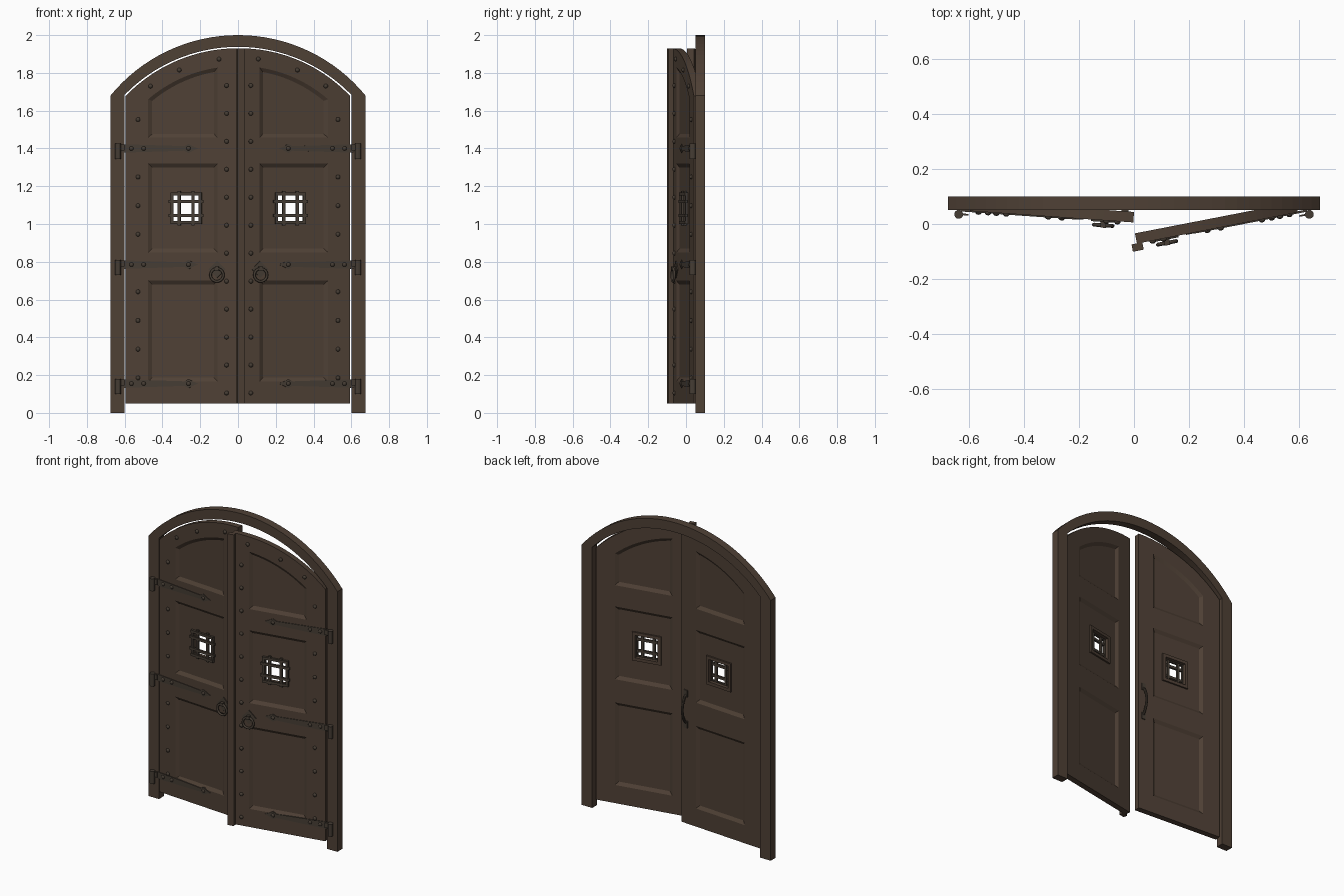
import bpy, bmesh, math
from mathutils import Matrix, Vector

if "Cube" in bpy.data.objects:
    bpy.data.objects.remove(bpy.data.objects["Cube"])

def material(name, rgb):
    m = bpy.data.materials.new(name)
    m.diffuse_color = (*rgb, 1)
    m.use_nodes = True
    m.node_tree.nodes["Principled BSDF"].inputs["Base Color"].default_value = m.diffuse_color
    return m

WOOD = material("dark brown wood", (0.078, 0.052, 0.036))
IRON = material("dark iron", (0.060, 0.046, 0.034))

ARC_Z = 1.102            # centre height of the inner arch
FRONT, BACK = 0.05, 0.088  # door faces while closed
PIN = Vector((0.636, 0.035, 0))

def finish(name, bm, mat, smooth=False):
    bmesh.ops.recalc_face_normals(bm, faces=bm.faces)
    me = bpy.data.meshes.new(name)
    bm.to_mesh(me)
    bm.free()
    me.materials.append(mat)
    for p in me.polygons:
        p.use_smooth = smooth
    ob = bpy.data.objects.new(name, me)
    bpy.context.collection.objects.link(ob)
    return ob

def loft(bm, a, ya, b, yb):
    """Solid between outline a at depth ya and outline b at depth yb."""
    va = [bm.verts.new((x, ya, z)) for x, z in a]
    vb = [bm.verts.new((x, yb, z)) for x, z in b]
    bm.faces.new(va)
    bm.faces.new(vb[::-1])
    n = len(va)
    for i in range(n):
        j = (i + 1) % n
        bm.faces.new((va[i], vb[i], vb[j], va[j]))

def box(bm, x0, x1, y0, y1, z0, z1):
    o = [(x0, z0), (x1, z0), (x1, z1), (x0, z1)]
    loft(bm, o, y0, o, y1)

def arc(x0, x1, r, cz=ARC_Z, n=16):
    """Points along an arch of radius r from x0 to x1."""
    a0, a1 = math.asin(x0 / r), math.asin(x1 / r)
    return [(r * math.sin(a0 + (a1 - a0) * i / n),
             cz + r * math.cos(a0 + (a1 - a0) * i / n)) for i in range(n + 1)]

def panel(z0, z1, d):
    """Panel outline inset by d; z1 None gives the arched top."""
    x0, x1 = 0.108 + d, 0.476 - d
    top = arc(x1, x0, 0.734 - d) if z1 is None else [(x1, z1 - d), (x0, z1 - d)]
    return [(x0, z0 + d), (x1, z0 + d)] + top

def tube(bm, pts, r, n=8):
    """Round bar through points lying in a plane of constant x."""
    rings = []
    for i, p in enumerate(pts):
        t = (pts[min(i + 1, len(pts) - 1)] - pts[max(i - 1, 0)]).normalized()
        u, v = Vector((1, 0, 0)), t.cross(Vector((1, 0, 0)))
        rings.append([bm.verts.new(p + r * (math.cos(k * math.tau / n) * u + math.sin(k * math.tau / n) * v))
                      for k in range(n)])
    for a, b in zip(rings, rings[1:]):
        for k in range(n):
            bm.faces.new((a[k], a[(k + 1) % n], b[(k + 1) % n], b[k]))
    bm.faces.new(rings[0])
    bm.faces.new(rings[-1])

# Arched frame
bm = bmesh.new()
outer = [(-0.675, 0)] + arc(-0.675, 0.675, 0.872, 1.128, 32) + [(0.675, 0)]
inner = [(-0.6, 0)] + arc(-0.6, 0.6, 0.836, ARC_Z, 32) + [(0.6, 0)]
rows = [[bm.verts.new((x, y, z)) for x, z in o]
        for o, y in ((outer, 0.05), (inner, 0.05), (inner, 0.1), (outer, 0.1))]
for i in range(len(outer) - 1):
    for k in range(4):
        a, b = rows[k], rows[(k + 1) % 4]
        bm.faces.new((a[i], b[i], b[i + 1], a[i + 1]))
for i in (0, -1):
    bm.faces.new([r[i] for r in rows])
finish("arched_frame", bm, WOOD)

WX, WZ, WH = 0.275, 1.083, 0.072   # window centre and half size
HINGES = (1.385, 0.77, 0.14)

def build_door(side, angle):
    parts = []
    # Door slab with recessed panels on both faces and a window opening
    bm = bmesh.new()
    o = [(0.002, 0.05), (0.596, 0.05)] + arc(0.596, 0.002, 0.828, ARC_Z, 24)
    loft(bm, o, FRONT, o, BACK)
    door = finish(side + "_door", bm, WOOD)
    bm = bmesh.new()
    for z0, z1 in ((0.167, 0.7), (0.85, 1.32), (1.457, None)):
        for y, s in ((FRONT, 1), (BACK, -1)):
            loft(bm, panel(z0, z1, -0.008), y - s * 0.0052, panel(z0, z1, 0.02), y + s * 0.013)
    cutter = finish("panel_cutter", bm, WOOD)
    bm = bmesh.new()
    box(bm, WX - WH, WX + WH, 0, 0.15, WZ - WH, WZ + WH)
    hole = finish("window_cutter", bm, WOOD)
    for c in (cutter, hole):
        m = door.modifiers.new("cut", 'BOOLEAN')
        m.operation, m.solver, m.object = 'DIFFERENCE', 'EXACT', c
    bpy.context.view_layer.update()
    me = bpy.data.meshes.new_from_object(door.evaluated_get(bpy.context.evaluated_depsgraph_get()))
    door.modifiers.clear()
    door.data = me
    for c in (cutter, hole):
        bpy.data.objects.remove(c)
    parts.append(door)

    # Window surround on the back
    bm = bmesh.new()
    for s in (-1, 1):
        a, b = sorted((s * WH, s * (WH + 0.02)))
        box(bm, WX + a, WX + b, 0.07, 0.085, WZ - WH - 0.02, WZ + WH + 0.02)
        box(bm, WX - WH, WX + WH, 0.07, 0.085, WZ + a, WZ + b)
    parts.append(finish(side + "_window_surround", bm, WOOD))

    # Window grille
    bm = bmesh.new()
    for c, w, h in ((-0.075, 0.008, 0.083), (0.075, 0.008, 0.083), (-0.037, 0.008, 0.092), (0.037, 0.008, 0.092)):
        box(bm, WX + c - w, WX + c + w, 0.05, 0.063, WZ - h, WZ + h)
        box(bm, WX - h, WX + h, 0.047, 0.06, WZ + c - w, WZ + c + w)
    parts.append(finish(side + "_window_grille", bm, IRON))

    # Studs around the edges and on the straps
    spots = [(0.06, 0.105 + 0.148 * i) for i in range(12)]
    spots += [(0.53, 0.185 + 0.152 * i) for i in range(10) if i not in (4, 8)]
    spots += [(0.464, 1.73), (0.311, 1.815), (0.1, 1.873)]
    spots += [(x, z + 0.015) for z in HINGES for x in (0.565, 0.5, 0.262)]
    bm = bmesh.new()
    for x, z in spots:
        bmesh.ops.create_uvsphere(bm, u_segments=10, v_segments=6, radius=0.012,
                                  matrix=Matrix.Translation((x, FRONT - 0.002, z)) @ Matrix.Diagonal((1, 0.8, 1, 1)))
    parts.append(finish(side + "_studs", bm, IRON, True))

    # Hinge straps with spear tips, and barrels on the pin
    half = [(0.63, 0.018), (0.6, 0.022), (0.31, 0.013), (0.285, 0.012), (0.262, 0.024), (0.235, 0.01)]
    bm = bmesh.new()
    for z in HINGES:
        o = [(x, z + 0.015 + h) for x, h in half] + [(0.21, z + 0.015)]
        o += [(x, z + 0.015 - h) for x, h in half[::-1]]
        loft(bm, o, FRONT - 0.004, o, FRONT + 0.004)
    parts.append(finish(side + "_hinge_straps", bm, IRON))
    bm = bmesh.new()
    for z in HINGES:
        bmesh.ops.create_cone(bm, cap_ends=True, segments=14, radius1=0.016, radius2=0.016, depth=0.08,
                              matrix=Matrix.Translation((PIN.x, PIN.y, z)))
        box(bm, 0.6, PIN.x, 0.033, 0.039, z + 0.005, z + 0.037)
    parts.append(finish(side + "_hinge_barrels", bm, IRON))

    # Ring pull with a diamond plate and boss
    bm = bmesh.new()
    n, k = 24, 8
    ring = [[bm.verts.new((0.11 + (0.034 + 0.007 * math.cos(b)) * math.cos(a), FRONT - 0.018 + 0.007 * math.sin(b),
                           0.73 + (0.034 + 0.007 * math.cos(b)) * math.sin(a)))
             for b in (j * math.tau / k for j in range(k))] for a in (i * math.tau / n for i in range(n))]
    for i in range(n):
        for j in range(k):
            p, q = ring[i], ring[(i + 1) % n]
            bm.faces.new((p[j], q[j], q[(j + 1) % k], p[(j + 1) % k]))
    parts.append(finish(side + "_ring_pull", bm, IRON, True))
    bm = bmesh.new()
    o = [(0.11 + 0.045 * x, 0.76 + 0.045 * z) for x, z in ((1, 0), (0, 1), (-1, 0), (0, -1))]
    loft(bm, o, FRONT - 0.006, o, FRONT + 0.002)
    box(bm, 0.1, 0.12, FRONT - 0.027, FRONT, 0.755, 0.775)
    parts.append(finish(side + "_ring_plate", bm, IRON))

    if side == "right":   # Meeting strip covering the gap
        bm = bmesh.new()
        box(bm, -0.018, 0.022, 0.024, FRONT + 0.001, 0.05, 1.93)
        parts.append(finish("meeting_strip", bm, WOOD))
    else:                 # Pull handle on the back
        bm = bmesh.new()
        pts = [Vector((0.035, BACK + 0.035 * math.sin(math.pi * i / 12) ** 0.6, 0.7 + 0.18 * i / 12)) for i in range(13)]
        tube(bm, pts, 0.008)
        for z in (0.69, 0.89):
            box(bm, 0.022, 0.048, BACK - 0.002, BACK + 0.006, z - 0.022, z + 0.022)
        parts.append(finish("back_handle", bm, IRON))

    # Swing the door open about its pin, mirroring the left one
    swing = Matrix.Translation(PIN) @ Matrix.Rotation(math.radians(angle), 4, 'Z') @ Matrix.Translation(-PIN)
    if side == "left":
        swing = Matrix.Diagonal((-1, 1, 1, 1)) @ swing
    for ob in parts:
        ob.data.transform(swing)
        if side == "left":
            ob.data.flip_normals()

build_door("left", 4)
build_door("right", 11)
